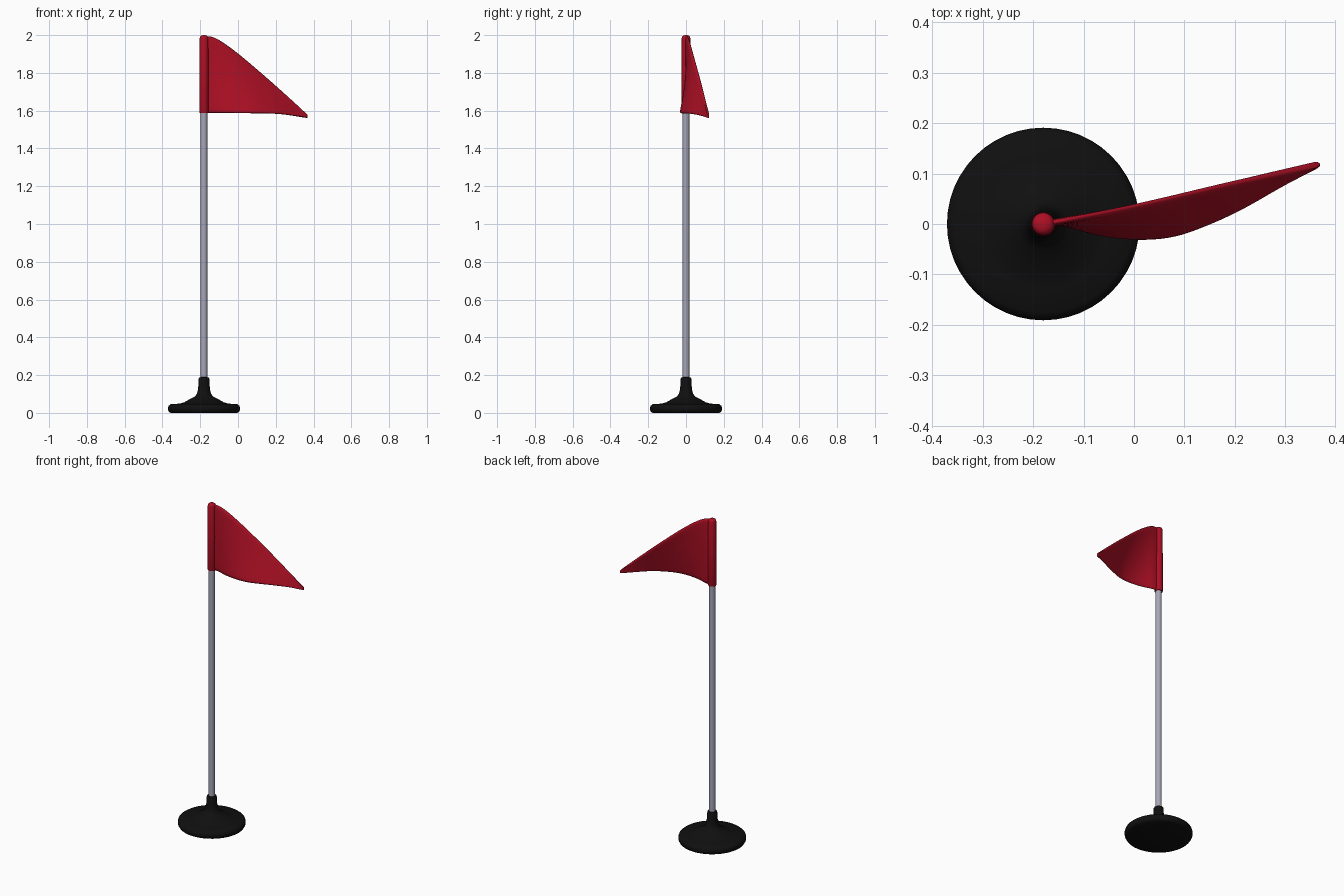
import bpy, bmesh, math

if "Cube" in bpy.data.objects:
    bpy.data.objects.remove(bpy.data.objects["Cube"])

PX = -0.18  # pole axis x


def material(name, rgb):
    m = bpy.data.materials.new(name)
    m.diffuse_color = (*rgb, 1)
    m.use_nodes = True
    m.node_tree.nodes["Principled BSDF"].inputs["Base Color"].default_value = m.diffuse_color
    return m


RED = material("flag red", (0.42, 0.005, 0.018))
GREY = material("pole grey", (0.38, 0.38, 0.48))
BLACK = material("base black", (0.005, 0.005, 0.005))


def finish(bm, name, mat, angle):
    bmesh.ops.recalc_face_normals(bm, faces=bm.faces)
    me = bpy.data.meshes.new(name)
    bm.to_mesh(me)
    bm.free()
    me.materials.append(mat)
    ob = bpy.data.objects.new(name, me)
    bpy.context.collection.objects.link(ob)
    bpy.context.view_layer.objects.active = ob
    ob.select_set(True)
    bpy.ops.object.shade_smooth_by_angle(angle=math.radians(angle))
    ob.select_set(False)
    return ob


def lathe(name, profile, mat, n=32):
    """Revolve (radius, z) points about the pole axis and cap the ends."""
    bm = bmesh.new()
    rings = [[bm.verts.new((PX + r * math.cos(2 * math.pi * i / n),
                            r * math.sin(2 * math.pi * i / n), z))
              for i in range(n)] for r, z in profile]
    for a, b in zip(rings, rings[1:]):
        for i in range(n):
            j = (i + 1) % n
            bm.faces.new((a[i], a[j], b[j], b[i]))
    bm.faces.new(rings[0][::-1])
    bm.faces.new(rings[-1])
    return finish(bm, name, mat, 50)


def interp(pts, x):
    """Smooth curve through points (cubic Hermite)."""
    def slope(k):
        a, b = pts[max(k - 1, 0)], pts[min(k + 1, len(pts) - 1)]
        return (b[1] - a[1]) / (b[0] - a[0])
    for k in range(len(pts) - 1):
        (x0, y0), (x1, y1) = pts[k], pts[k + 1]
        if x <= x1 or k == len(pts) - 2:
            h = x1 - x0
            t = (x - x0) / h
            return ((2*t**3 - 3*t**2 + 1) * y0 + (t**3 - 2*t**2 + t) * h * slope(k)
                    + (3*t**2 - 2*t**3) * y1 + (t**3 - t**2) * h * slope(k + 1))


# Weighted base: rounded disc flaring up to a collar
lathe("base", [(0.175, 0.0), (0.184, 0.004), (0.19, 0.014), (0.191, 0.026),
               (0.187, 0.038), (0.176, 0.046), (0.13, 0.049), (0.105, 0.056),
               (0.075, 0.073), (0.05, 0.086), (0.038, 0.1), (0.033, 0.12),
               (0.029, 0.15), (0.028, 0.183), (0.025, 0.188), (0.016, 0.189)], BLACK, 48)

# Pole
lathe("pole", [(0.0175, 0.05), (0.0175, 1.97)], GREY)

# Sleeve of the flag around the pole
lathe("flag_sleeve", [(0.017, 1.587), (0.022, 1.587), (0.024, 1.592), (0.0235, 1.8),
                      (0.0225, 1.984), (0.02, 1.993), (0.014, 1.998), (0.005, 2.0)], RED)

# Billowing pennant between an upper and a lower edge
TOP_Z = [(-0.18, 1.996), (-0.13, 1.991), (-0.035, 1.931), (0.1, 1.82),
         (0.245, 1.69), (0.368, 1.577)]
LOW_Z = [(-0.18, 1.586), (0.1, 1.585), (0.2, 1.583), (0.28, 1.575), (0.368, 1.561)]
TOP_Y = [(-0.18, 0.0), (-0.14, 0.007), (0.0, 0.036), (0.2, 0.083), (0.368, 0.119)]
LOW_Y = [(-0.18, 0.0), (-0.14, 0.002), (-0.1, -0.011), (-0.05, -0.023), (0.0, -0.028),
         (0.05, -0.027), (0.1, -0.017), (0.2, 0.025), (0.3, 0.083), (0.368, 0.119)]
NU, NV = 26, 10
bm = bmesh.new()
grid = []
for i in range(NU + 1):
    x = -0.18 + 0.55 * i / NU
    zt, zl = interp(TOP_Z, x), interp(LOW_Z, x)
    yt, yl = interp(TOP_Y, x), interp(LOW_Y, x)
    grid.append([bm.verts.new((x, yl + (yt - yl) * j / NV, zl + (zt - zl) * j / NV))
                 for j in range(NV + 1)])
for a, b in zip(grid, grid[1:]):
    for j in range(NV):
        bm.faces.new((a[j], b[j], b[j + 1], a[j + 1]))
flag = finish(bm, "flag_cloth", RED, 180)
solid = flag.modifiers.new("thickness", 'SOLIDIFY')
solid.thickness = 0.013
solid.offset = 0
sub = flag.modifiers.new("soft", 'SUBSURF')
sub.levels = sub.render_levels = 1
